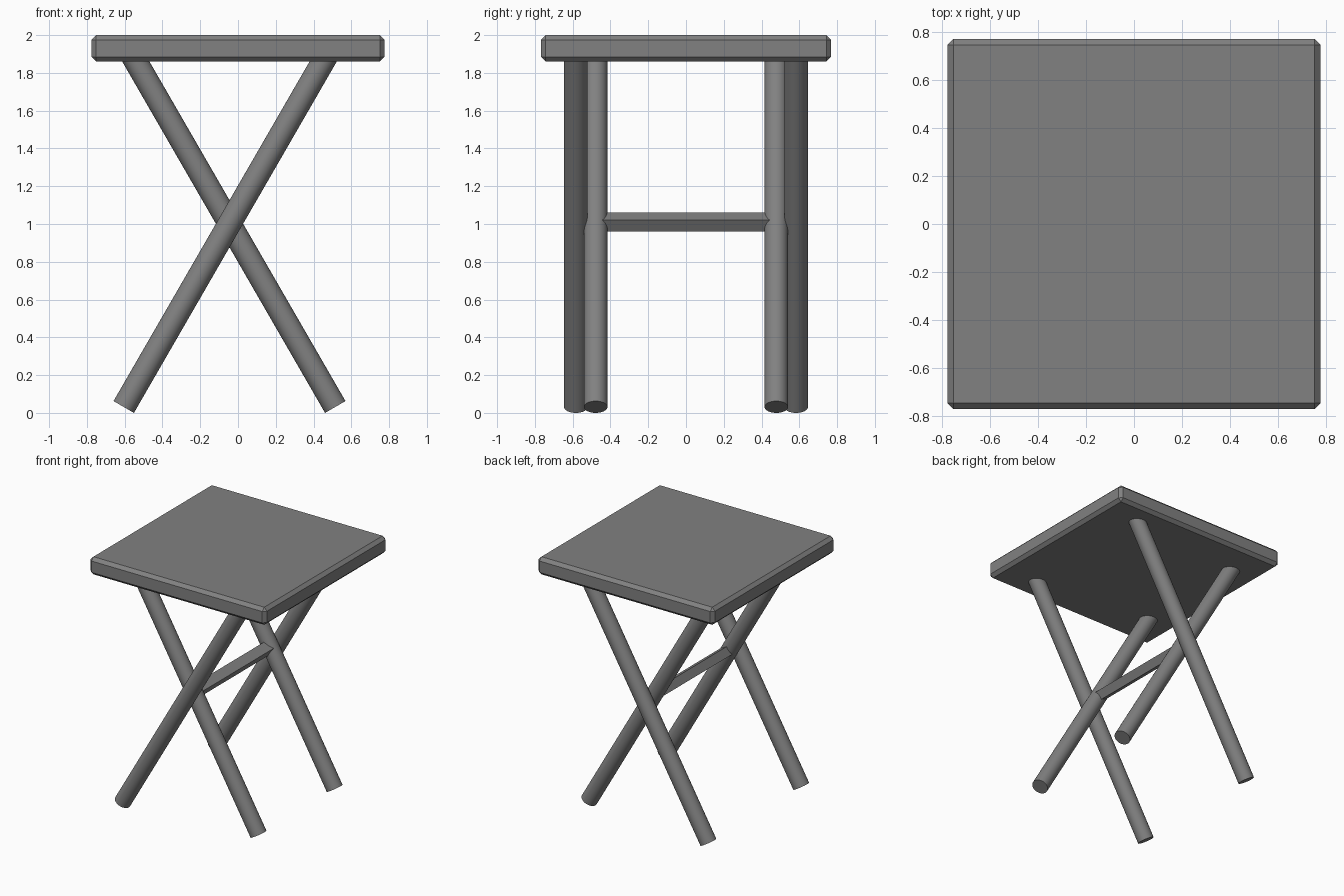
import bpy
import math
from mathutils import Vector

if "Cube" in bpy.data.objects:
    bpy.data.objects.remove(bpy.data.objects["Cube"])

grey = bpy.data.materials.new("plain_grey")
grey.diffuse_color = (0.22, 0.22, 0.22, 1)
grey.use_nodes = True
grey.node_tree.nodes["Principled BSDF"].inputs["Base Color"].default_value = grey.diffuse_color


def box(name, size, loc, tilt=0, bevel=0):
    bpy.ops.mesh.primitive_cube_add(size=1, location=loc, rotation=(0, tilt, 0))
    ob = bpy.context.object
    ob.name = name
    ob.scale = size
    bpy.ops.object.transform_apply(location=False, rotation=False, scale=True)
    ob.data.materials.append(grey)
    if bevel:
        mod = ob.modifiers.new("chamfer", 'BEVEL')
        mod.width = bevel
        mod.segments = 1
    return ob


def rod(name, start, end, radius):
    a, b = Vector(start), Vector(end)
    d = b - a
    bpy.ops.mesh.primitive_cylinder_add(vertices=32, radius=radius, depth=d.length,
                                        location=(a + b) / 2,
                                        rotation=d.to_track_quat('Z', 'Y').to_euler())
    ob = bpy.context.object
    ob.name = name
    ob.data.materials.append(grey)
    bpy.ops.object.shade_smooth_by_angle(angle=math.radians(35))


# Chamfered square tabletop
box("tabletop", (1.552, 1.537, 0.14), (0, 0, 1.93), bevel=0.025)

# Crossed legs: the outer pair leans right, the inner pair leans left
R = 0.0625
FOOT = R * 0.5
RISE = 1.88
RUN = RISE * math.tan(math.radians(30))
for side, label in ((-1, "front"), (1, "back")):
    rod(label + "_outer_leg", (-0.605, side * 0.583, FOOT),
        (-0.605 + RUN, side * 0.583, FOOT + RISE), R)
    rod(label + "_inner_leg", (0.515, side * 0.478, FOOT),
        (0.515 - RUN, side * 0.478, FOOT + RISE), R)

# Tilted square crossbar joining the inner legs
box("crossbar", (0.08, 0.94, 0.07), (-0.048, 0, 1.01), tilt=math.radians(30))
